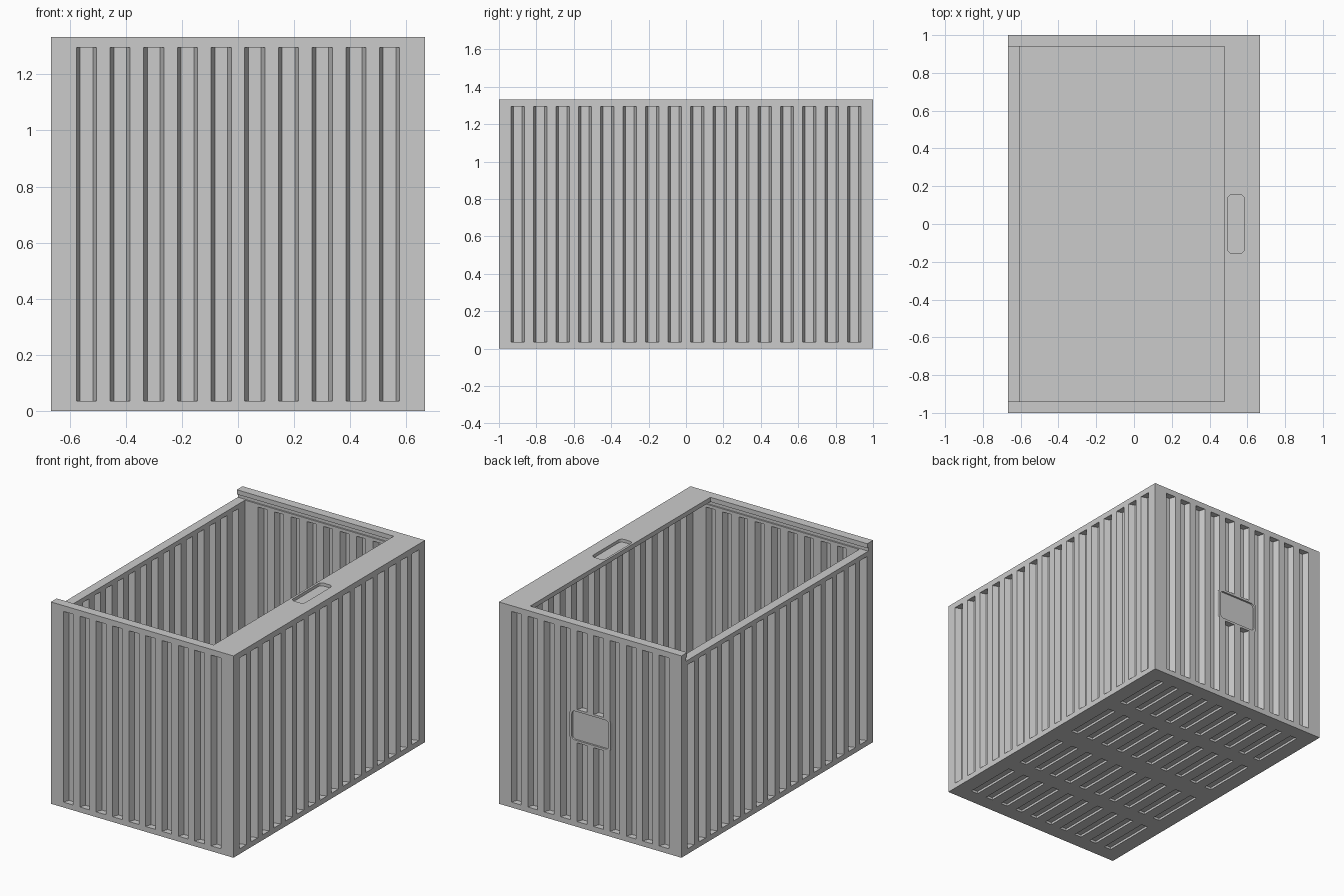
import bpy, bmesh, math
from mathutils import Matrix, Vector

old = bpy.data.objects.get("Cube")
if old:
    bpy.data.objects.remove(old)

W, D, H = 0.667, 1.0, 1.333      # half width, half depth, height
WALL, PITCH = 0.06, 0.12
SLOT_LOW, SLOT_TOP = 1.28, 1.303  # channel for a sliding lid

grey = bpy.data.materials.new("grey_plastic")
grey.use_nodes = True
grey.diffuse_color = (0.6, 0.6, 0.6, 1)
grey.node_tree.nodes["Principled BSDF"].inputs["Base Color"].default_value = (0.6, 0.6, 0.6, 1)


def add_box(bm, lo, hi, axis=None, radius=0):
    """Box between two corners; edges along an axis can be rounded."""
    lo, hi = Vector(lo), Vector(hi)
    verts = bmesh.ops.create_cube(bm, size=1)["verts"]
    for v in verts:
        v.co = Vector([a + (c + 0.5) * (b - a) for a, b, c in zip(lo, hi, v.co)])
    if axis is not None:
        edges = {e for v in verts for e in v.link_edges
                 if abs((e.verts[0].co - e.verts[1].co)[axis]) > 1e-6}
        bmesh.ops.bevel(bm, geom=list(edges), offset=radius, segments=4,
                        profile=0.5, affect='EDGES')


def add_flute(bm, frame, u, deep, shallow, w_deep, w_shallow, z0, z1):
    """Tapered vertical bar: frame maps (along wall, outward, up) to the model."""
    verts = bmesh.ops.create_cube(bm, size=1)["verts"]
    for v in verts:
        at_deep = v.co.y < 0
        v.co = frame @ Vector((u + v.co.x * (w_deep if at_deep else w_shallow),
                               deep if at_deep else shallow,
                               z0 if v.co.z < 0 else z1))


def finish(bm, name):
    bmesh.ops.recalc_face_normals(bm, faces=bm.faces)
    mesh = bpy.data.meshes.new(name)
    bm.to_mesh(mesh)
    bm.free()
    obj = bpy.data.objects.new(name, mesh)
    mesh.materials.append(grey)
    bpy.context.collection.objects.link(obj)
    return obj


def box(name, lo, hi, axis=None, radius=0):
    bm = bmesh.new()
    add_box(bm, lo, hi, axis, radius)
    return finish(bm, name)


def combine(target, tool, operation='DIFFERENCE'):
    """Apply a boolean and discard the tool."""
    mod = target.modifiers.new(tool.name, 'BOOLEAN')
    mod.operation, mod.object, mod.solver = operation, tool, 'EXACT'
    bpy.context.view_layer.objects.active = target
    bpy.ops.object.modifier_apply(modifier=mod.name)
    bpy.data.objects.remove(tool)


# Crate body, hollow inside, open top and lid channel open at one end
crate = box("crate_body", (-W, -D, 0), (W, D, H))
ix, iy = W - WALL, D - WALL
combine(crate, box("cavity", (-ix, -iy, 0.04), (ix, iy, SLOT_TOP)))
combine(crate, box("lid_channel", (-1, -0.95, SLOT_LOW), (ix, 0.95, SLOT_TOP)))
combine(crate, box("opening", (-1, -iy, SLOT_LOW + 0.01), (0.48, iy, 1.5)))

# Corrugation: outer grooves and, between them, pockets on the inside
outer, inner = bmesh.new(), bmesh.new()
walls = [(0, W, 16, 1.295), (90, D, 10, 1.295), (180, W, 16, 1.25), (270, D, 10, 1.295)]
for angle, dist, count, top in walls:
    frame = Matrix.Rotation(math.radians(angle - 90), 3, 'Z')
    for i in range(count):
        u = (i - (count - 1) / 2) * PITCH
        add_flute(outer, frame, u, dist - 0.04, dist + 0.04, 0.045, 0.099, 0.035, top)
        if i < count - 1:
            add_flute(inner, frame, u + PITCH / 2, dist - 0.1, dist - 0.02,
                      0.095, 0.035, 0.06, min(top, 1.26))
combine(crate, finish(outer, "outer_grooves"))
combine(crate, finish(inner, "inner_pockets"))

# Rows of shallow slots under the floor
slots = bmesh.new()
for y in (-0.72, -0.25, 0.25, 0.72):
    for i in range(10):
        x = (i - 4.5) * PITCH
        add_box(slots, (x - 0.025, y - 0.18, -0.02), (x + 0.025, y + 0.18, 0.015))
combine(crate, finish(slots, "floor_slots"))

# Finger grip in the wide rim
combine(crate, box("finger_grip", (0.495, -0.155, H - 0.02), (0.585, 0.155, 1.5), 2, 0.025))

# Framed plate on the back wall
combine(crate, box("back_plate", (-0.15, 0.95, 0.555), (0.15, D, 0.775), 1, 0.03), 'UNION')
combine(crate, box("plate_recess", (-0.135, D - 0.012, 0.57), (0.135, 1.1, 0.76), 1, 0.022))
